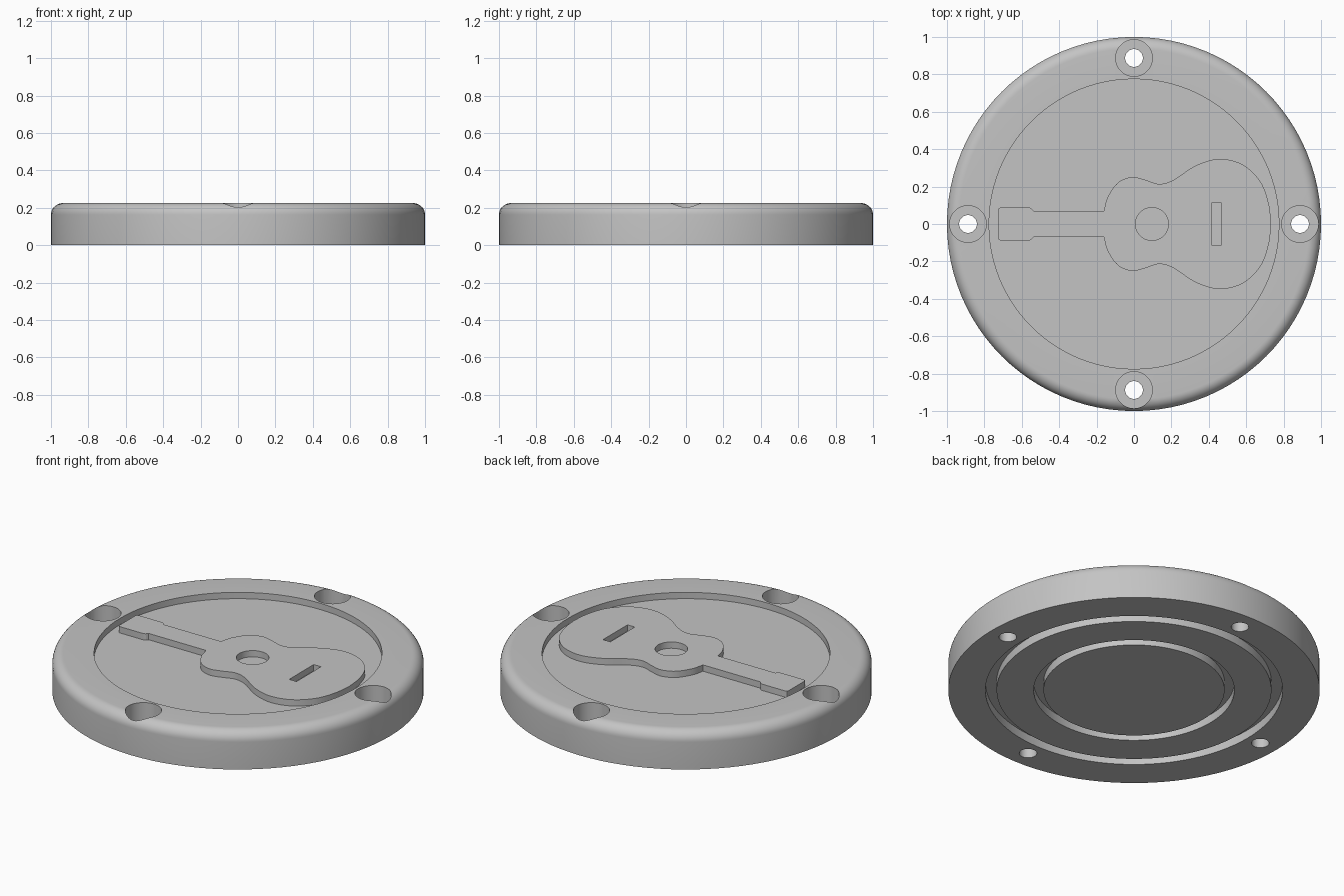
import bpy
import bmesh
from math import cos, sin, pi, radians
from mathutils import Vector

if "Cube" in bpy.data.objects:
    bpy.data.objects.remove(bpy.data.objects["Cube"], do_unlink=True)

HEIGHT = 0.225
FLOOR = 0.1875
GROOVE = 0.05
FILLET = 0.0625

grey = bpy.data.materials.new("plain grey")
grey.use_nodes = True
grey.diffuse_color = (0.55, 0.55, 0.55, 1)
grey.node_tree.nodes["Principled BSDF"].inputs["Base Color"].default_value = (0.55, 0.55, 0.55, 1)


def finish(bm, name):
    bmesh.ops.remove_doubles(bm, verts=bm.verts, dist=1e-5)
    bmesh.ops.recalc_face_normals(bm, faces=bm.faces)
    mesh = bpy.data.meshes.new(name)
    bm.to_mesh(mesh)
    bm.free()
    mesh.materials.append(grey)
    obj = bpy.data.objects.new(name, mesh)
    bpy.context.collection.objects.link(obj)
    return obj


def lathe(name, profile, segments, centre=(0, 0)):
    """Spin an (r, z) profile that starts and ends on the axis."""
    bm = bmesh.new()
    verts = [bm.verts.new((r, 0, z)) for r, z in profile]
    edges = [bm.edges.new(pair) for pair in zip(verts, verts[1:])]
    bmesh.ops.spin(bm, geom=verts + edges, cent=(0, 0, 0), axis=(0, 0, 1),
                   angle=2 * pi, steps=segments, use_merge=True)
    bmesh.ops.translate(bm, verts=bm.verts, vec=(*centre, 0))
    return finish(bm, name)


def prism(name, outline, bottom, top):
    bm = bmesh.new()
    face = bm.faces.new([bm.verts.new((x, y, bottom)) for x, y in outline])
    side = bmesh.ops.extrude_face_region(bm, geom=[face])
    bmesh.ops.translate(bm, vec=(0, 0, top - bottom),
                        verts=[v for v in side["geom"] if isinstance(v, bmesh.types.BMVert)])
    return finish(bm, name)


def cut(target, cutters):
    bpy.context.view_layer.objects.active = target
    for cutter in cutters:
        cutter.hide_render = True
        mod = target.modifiers.new("cut", "BOOLEAN")
        mod.operation = "DIFFERENCE"
        mod.solver = "EXACT"
        mod.object = cutter
        bpy.ops.object.modifier_apply(modifier=mod.name)
        bpy.data.objects.remove(cutter, do_unlink=True)


def smooth_path(points, steps=6):
    """Catmull-Rom curve through the points."""
    pts = [Vector(p) for p in points]
    pts = [2 * pts[0] - pts[1]] + pts + [2 * pts[-1] - pts[-2]]
    path = []
    for a, b, c, d in zip(pts, pts[1:], pts[2:], pts[3:]):
        for i in range(steps):
            t = i / steps
            path.append(0.5 * (2 * b + (c - a) * t + (2 * a - 5 * b + 4 * c - d) * t ** 2
                               + (3 * b - a - 3 * c + d) * t ** 3))
    return path + [pts[-2]]


# Round base: grooved underside, filleted rim, shallow recess on top
underside = [(0, 0)]
for inner, outer in ((0.4875, 0.54), (0.74, 0.8)):
    underside += [(inner, 0), (inner, GROOVE), (outer, GROOVE), (outer, 0)]
rim = [(1 - FILLET + FILLET * cos(radians(a)), HEIGHT - FILLET + FILLET * sin(radians(a)))
       for a in range(0, 91, 10)]
recess = [(0.775, HEIGHT), (0.775, FLOOR), (0, FLOOR)]
base = lathe("round_base", underside + [(1, 0)] + rim + recess, 96)

# Four counterbored screw holes
bore = [(0, -0.1), (0.0475, -0.1), (0.0475, 0.11), (0.098, 0.11), (0.098, 0.4), (0, 0.4)]
cut(base, [lathe("screw_hole_cutter", bore, 40, (0.8875 * cos(k * pi / 2), 0.8875 * sin(k * pi / 2)))
           for k in range(4)])

# Raised guitar: half outline mirrored across its length
head_and_neck = [(-0.727, 0.075), (-0.723, 0.084), (-0.714, 0.088), (-0.558, 0.088),
                 (-0.548, 0.083), (-0.538, 0.07), (-0.16, 0.07)]
body = smooth_path([(-0.16, 0.075), (-0.14, 0.145), (-0.085, 0.222), (-0.01, 0.251),
                    (0.06, 0.236), (0.134, 0.214), (0.21, 0.235), (0.33, 0.312),
                    (0.455, 0.348), (0.58, 0.318), (0.675, 0.228), (0.72, 0.11), (0.733, 0)])
half = head_and_neck + [tuple(p) for p in body]
outline = half + [(x, -y) for x, y in reversed(half[:-1])]
guitar = prism("raised_guitar", outline, FLOOR - 0.01, HEIGHT)

# Sound hole and bridge slot
hole = [(0.096 + 0.088 * cos(k * pi / 24), 0.088 * sin(k * pi / 24)) for k in range(48)]
slot = [(0.417, -0.115), (0.465, -0.115), (0.465, 0.115), (0.417, 0.115)]
cut(guitar, [prism("sound_hole_cutter", hole, 0.1, 0.3), prism("bridge_slot_cutter", slot, 0.1, 0.3)])

# Smooth the curves, keep the edges sharp
for obj in (base, guitar):
    bpy.ops.object.select_all(action="DESELECT")
    obj.select_set(True)
    bpy.context.view_layer.objects.active = obj
    bpy.ops.object.shade_smooth_by_angle(angle=radians(25))
